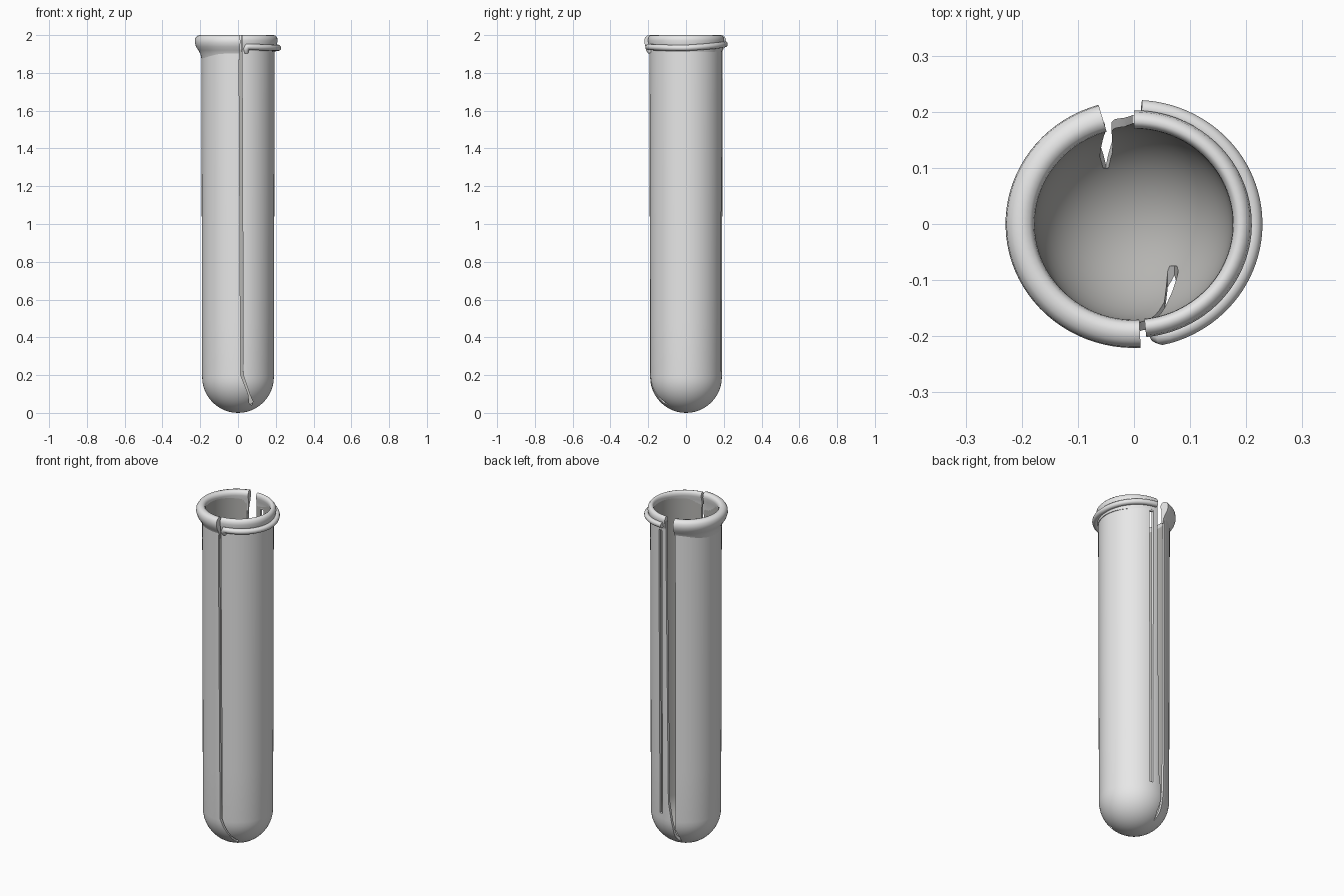
import bpy, bmesh
from math import sin, cos, pi, radians
from mathutils import Vector

cube = bpy.data.objects.get("Cube")
if cube:
    bpy.data.objects.remove(cube)


def material(name, colour):
    mat = bpy.data.materials.new(name)
    mat.use_nodes = True
    mat.diffuse_color = colour
    mat.node_tree.nodes["Principled BSDF"].inputs["Base Color"].default_value = colour
    return mat


light_grey = material("light grey", (0.8, 0.8, 0.8, 1))
inner_grey = material("inner grey", (0.46, 0.455, 0.44, 1))


def finish(name, bm):
    bmesh.ops.recalc_face_normals(bm, faces=bm.faces)
    mesh = bpy.data.meshes.new(name)
    bm.to_mesh(mesh)
    bm.free()
    ob = bpy.data.objects.new(name, mesh)
    bpy.context.collection.objects.link(ob)
    mesh.materials.append(light_grey)
    return ob


def activate(ob):
    bpy.ops.object.select_all(action='DESELECT')
    ob.select_set(True)
    bpy.context.view_layer.objects.active = ob


def smooth(ob, angle):
    activate(ob)
    bpy.ops.object.shade_smooth_by_angle(angle=radians(angle))


def skin(name, rings):
    """Closed cross-sections joined into a capped sweep."""
    bm = bmesh.new()
    loops = [[bm.verts.new(p) for p in ring] for ring in rings]
    n = len(loops[0])
    for a, b in zip(loops, loops[1:]):
        for i in range(n):
            j = (i + 1) % n
            bm.faces.new((a[i], a[j], b[j], b[i]))
    bm.faces.new(loops[0])
    bm.faces.new(loops[-1])
    smooth(finish(name, bm), 65)


def arc_sweep(name, profile, start, end, steps=40, squash=0.965):
    """Sweep an (r, z) profile around z between two angles in degrees."""
    rings = []
    for k in range(steps + 1):
        a = radians(start + (end - start) * k / steps)
        rings.append([(r * cos(a), r * sin(a) * squash, z) for r, z in profile])
    skin(name, rings)


# Tube body: a rounded, hollow lathe
def wall(radius, flare):
    pts = [(radius * sin(t * pi / 24), 0.19 - radius * cos(t * pi / 24)) for t in range(13)]
    return pts + [(radius + flare * t / 6, 0.19 + 1.78 * t / 6) for t in range(1, 7)]


outline = wall(0.19, 0.004) + wall(0.174, 0.005)[::-1]
bm = bmesh.new()
verts = [bm.verts.new((r, 0, z)) for r, z in outline]
edges = [bm.edges.new(pair) for pair in zip(verts, verts[1:])]
bmesh.ops.spin(bm, geom=verts + edges, cent=(0, 0, 0), axis=(0, 0, 1), angle=2 * pi, steps=80)
bmesh.ops.remove_doubles(bm, verts=bm.verts, dist=0.0003)
body = finish("tube_body", bm)


# Slots: xz outlines pushed through one side of the wall
def cut(name, points, y0, y1):
    bm = bmesh.new()
    face = bm.faces.new([bm.verts.new((x, y0, z)) for x, z in points])
    ext = bmesh.ops.extrude_face_region(bm, geom=[face])
    moved = [g for g in ext["geom"] if isinstance(g, bmesh.types.BMVert)]
    bmesh.ops.translate(bm, verts=moved, vec=(0, y1 - y0, 0))
    cutter = finish(name, bm)
    cutter.hide_render = True
    mod = body.modifiers.new(name, 'BOOLEAN')
    mod.operation = 'DIFFERENCE'
    mod.solver = 'EXACT'
    mod.object = cutter
    activate(body)
    bpy.ops.object.modifier_apply(modifier=name)
    bpy.data.objects.remove(cutter)


cut("front_slit", [(0.006, 2.1), (0.006, 1.8), (0.014, 0.2), (0.054, 0.1), (0.06, 0.05),
                   (0.072, 0.04), (0.079, 0.06), (0.06, 0.103), (0.028, 0.2), (0.022, 1.8),
                   (0.022, 2.1)], -0.3, -0.075)
cut("back_slot", [(-0.058, 2.1), (-0.058, 0.3), (-0.052, 0.15), (-0.061, 0.08), (-0.05, 0.04),
                  (-0.038, 0.08), (-0.04, 0.15), (-0.016, 0.3), (-0.004, 1.7),
                  (-0.004, 2.1)], 0.1, 0.3)
cut("back_slit", [(0.024, 1.92), (0.024, 0.22), (0.042, 0.22), (0.048, 1.92)], 0.03, 0.3)

# Darker inside: faces that look back towards the tube's centre line
body.data.materials.append(inner_grey)
for face in body.data.polygons:
    core = Vector((0, 0, max(face.center.z, 0.19)))
    if face.normal.dot((face.center - core).normalized()) < -0.5:
        face.material_index = 1
smooth(body, 40)

# Rolled lip on the right half, thinner lip on the left half
arc_sweep("thick_lip", [(0.179, 1.985), (0.177, 1.973), (0.184, 1.95), (0.186, 1.87),
                        (0.193, 1.87), (0.199, 1.9), (0.21, 1.92), (0.222, 1.938),
                        (0.229, 1.96), (0.227, 1.982), (0.216, 1.996), (0.2, 2.0),
                        (0.186, 1.997)], 106, 273)
arc_sweep("thin_lip", [(0.177, 1.985), (0.176, 1.972), (0.184, 1.95), (0.186, 1.91),
                       (0.198, 1.91), (0.206, 1.95), (0.21, 1.972), (0.207, 1.988),
                       (0.198, 1.998), (0.188, 2.0), (0.181, 1.995)], -84, 90)

# Lower bead around the thin lip, with its front end dripping down
bead = [Vector((0.045, -0.19, 1.905)), Vector((0.043, -0.197, 1.925))]
for k in range(49):
    a = radians(-77 + 164 * k / 48)
    z = 1.94 - 0.008 * cos(a) + 0.012 * max(0, sin(a))
    bead.append(Vector((0.211 * cos(a) + 0.002, 0.205 * sin(a), z)))
rings = []
for i, p in enumerate(bead):
    t = (bead[min(i + 1, len(bead) - 1)] - bead[max(i - 1, 0)]).normalized()
    side = Vector((p.x, p.y, 0)).normalized()
    side = (side - t * side.dot(t)).normalized()
    up = t.cross(side)
    size = 0.01 if i == 0 else 0.016
    rings.append([p + size * (side * cos(q * pi / 6) + up * sin(q * pi / 6)) for q in range(12)])
skin("lower_bead", rings)
